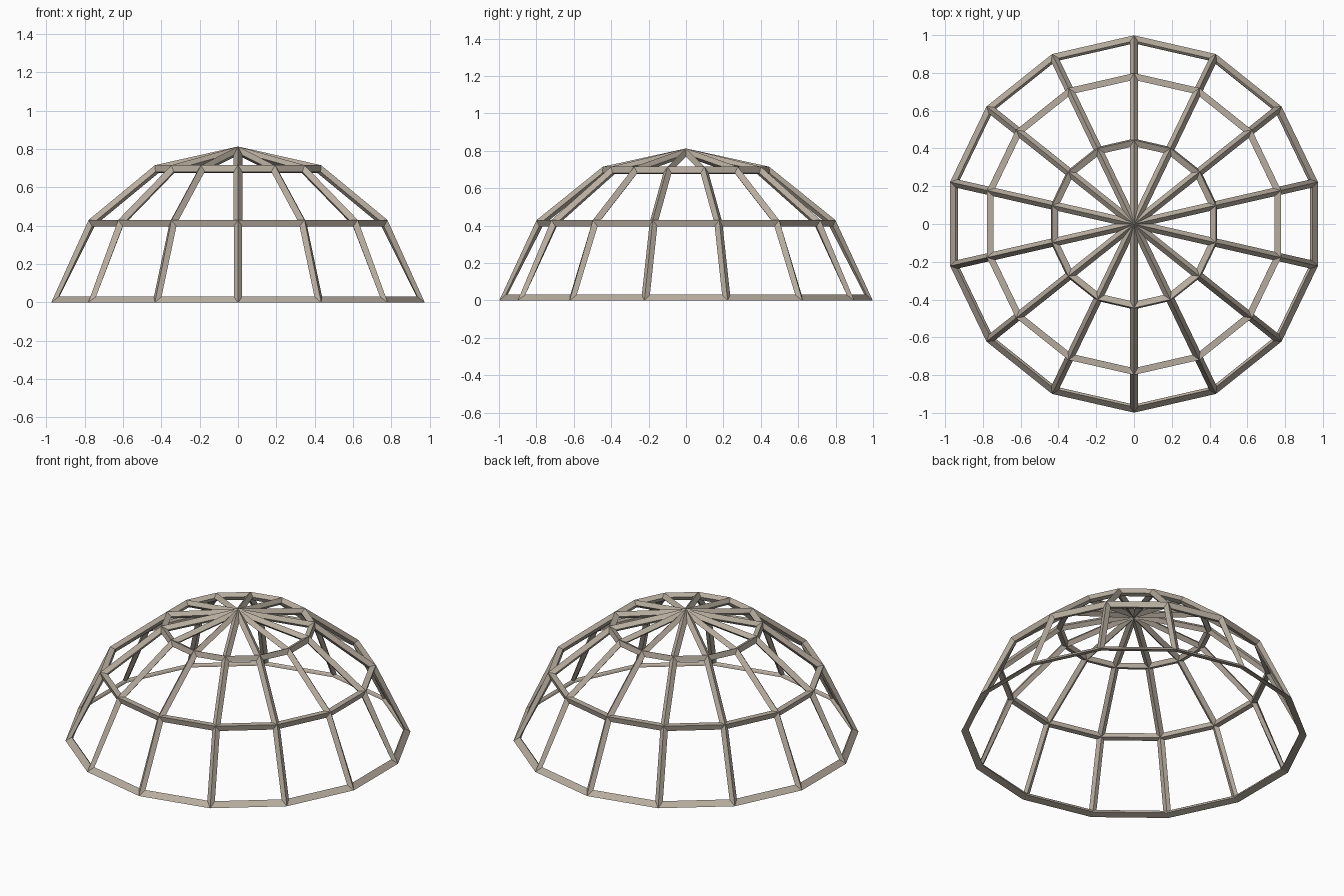
import bpy, bmesh, math

cube = bpy.data.objects.get("Cube")
if cube:
    bpy.data.objects.remove(cube)

SIDES = 14
BAR = 0.045
# radius and height of each hoop, from the floor up, then the peak
HOOPS = [(0.979, 0.010), (0.781, 0.416), (0.434, 0.695)]
PEAK = 0.790

mat = bpy.data.materials.new("warm_grey")
mat.use_nodes = True
colour = (0.48, 0.42, 0.35, 1)
mat.diffuse_color = colour
mat.node_tree.nodes["Principled BSDF"].inputs["Base Color"].default_value = colour

# closed dome cage, one corner facing the front
bm = bmesh.new()
rings = []
for r, z in HOOPS:
    angles = [math.pi / 2 + 2 * math.pi * i / SIDES for i in range(SIDES)]
    rings.append([bm.verts.new((r * math.cos(a), r * math.sin(a), z)) for a in angles])
peak = bm.verts.new((0, 0, PEAK))
for i in range(SIDES):
    j = (i + 1) % SIDES
    for low, high in zip(rings, rings[1:]):
        bm.faces.new((low[i], low[j], high[j], high[i]))
    bm.faces.new((rings[-1][i], rings[-1][j], peak))
bm.faces.new(rings[0][::-1])
bmesh.ops.recalc_face_normals(bm, faces=bm.faces)

mesh = bpy.data.meshes.new("dome_frame")
bm.to_mesh(mesh)
bm.free()
mesh.materials.append(mat)
dome = bpy.data.objects.new("dome_frame", mesh)
bpy.context.collection.objects.link(dome)

# every edge becomes a diamond-section bar
bars = dome.modifiers.new("bars", 'WIREFRAME')
bars.thickness = BAR
bars.offset = 0
bars.use_even_offset = True
bars.use_replace = True
